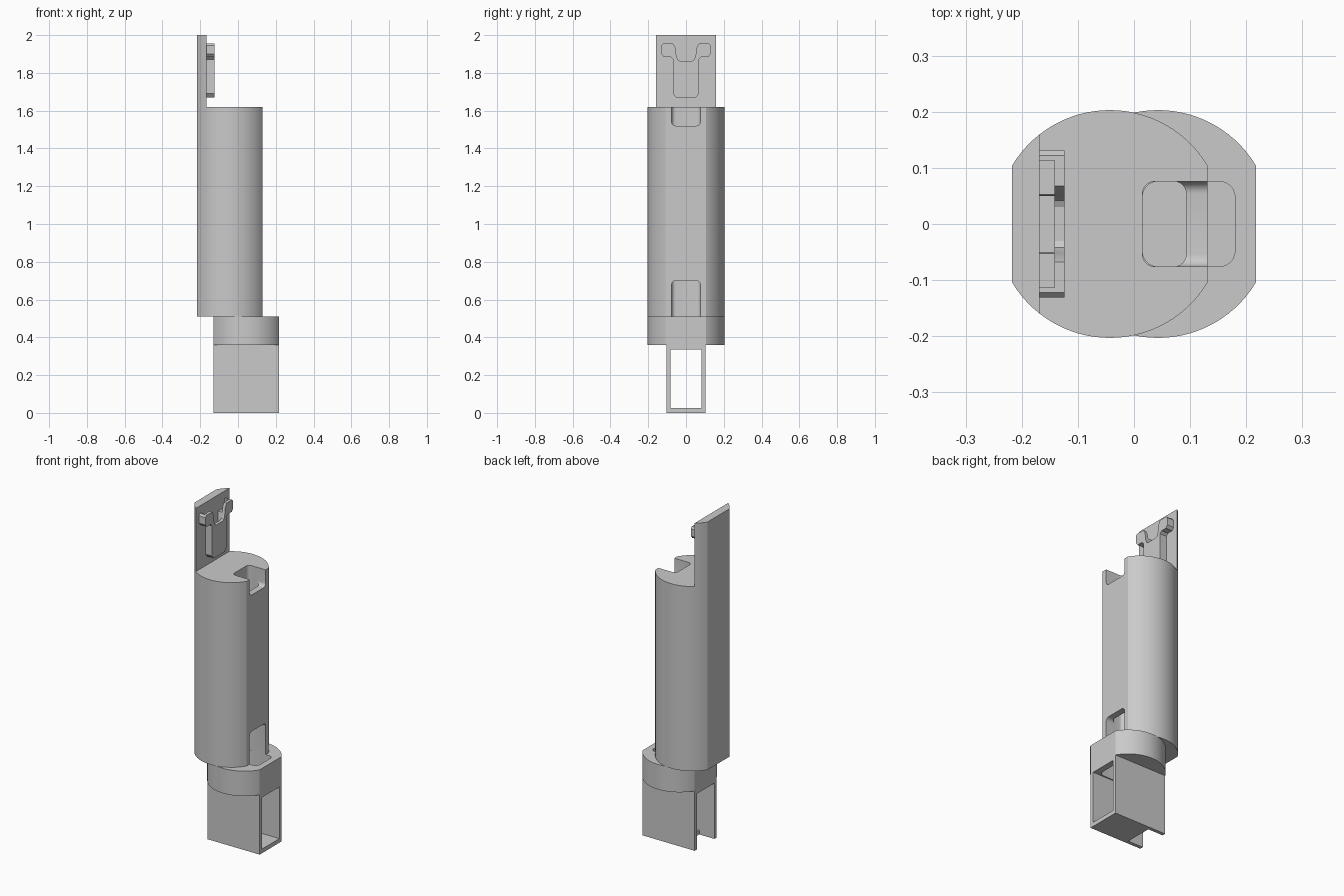
import bpy, bmesh, math

cube = bpy.data.objects.get("Cube")
if cube:
    bpy.data.objects.remove(cube, do_unlink=True)

grey = bpy.data.materials.new("plain grey")
grey.use_nodes = True
colour = (0.59, 0.59, 0.59, 1)
grey.diffuse_color = colour
grey.node_tree.nodes["Principled BSDF"].inputs["Base Color"].default_value = colour

RADIUS, OFFSET, FLAT = 0.203, 0.043, 0.174


def prism(name, pts, axis, low, high):
    """Extrude a 2D outline along z (outline is x, y) or x (outline is y, z)."""
    bm = bmesh.new()
    place = (lambda p, w: (p[0], p[1], w)) if axis == "z" else (lambda p, w: (w, p[0], p[1]))
    rings = [[bm.verts.new(place(p, w)) for p in pts] for w in (low, high)]
    for ring in rings:
        bm.faces.new(ring)
    for i in range(len(pts)):
        j = (i + 1) % len(pts)
        bm.faces.new((rings[0][i], rings[0][j], rings[1][j], rings[1][i]))
    bmesh.ops.recalc_face_normals(bm, faces=bm.faces)
    mesh = bpy.data.meshes.new(name)
    bm.to_mesh(mesh)
    bm.free()
    mesh.materials.append(grey)
    obj = bpy.data.objects.new(name, mesh)
    bpy.context.collection.objects.link(obj)
    return obj


def rect(u0, u1, v0, v1, r=0.0, steps=6):
    """Rectangle outline, optionally with rounded corners."""
    if not r:
        return [(u0, v0), (u1, v0), (u1, v1), (u0, v1)]
    corners = [(u1 - r, v1 - r), (u0 + r, v1 - r), (u0 + r, v0 + r), (u1 - r, v0 + r)]
    return [(cu + r * math.cos((k + i / steps) * math.pi / 2),
             cv + r * math.sin((k + i / steps) * math.pi / 2))
            for k, (cu, cv) in enumerate(corners) for i in range(steps + 1)]


def flatted_disc(cx, steps=28):
    """Circle outline cut by two flats facing +x and -x."""
    start = math.acos(FLAT / RADIUS)
    arc = [start + (math.pi - 2 * start) * i / steps for i in range(steps + 1)]
    back = [(cx + RADIUS * math.cos(a), RADIUS * math.sin(a)) for a in arc]
    return back + [(x, -y) for x, y in reversed(back)]


def mirrored(half):
    """Complete an outline from its +y half."""
    return half + [(-y, z) for y, z in reversed(half)]


def combine(target, other, operation):
    mod = target.modifiers.new("join or cut", "BOOLEAN")
    mod.operation = operation
    mod.solver = "EXACT"
    mod.object = other
    bpy.context.view_layer.objects.active = target
    bpy.ops.object.modifier_apply(modifier=mod.name)
    bpy.data.objects.remove(other, do_unlink=True)


def cut(target, *args):
    combine(target, prism("cutter", *args), "DIFFERENCE")


# Main body with the tall back plate rising from its flat side
body = prism("main_body", flatted_disc(-OFFSET), "z", 0.51, 2.0)
cut(body, rect(-0.168, 0.5, -0.5, 0.5), "z", 1.62, 2.2)
# Vertical shaft and the two side notches opening into it
cut(body, rect(0.015, 0.093, -0.076, 0.076, 0.022), "z", 0.3, 1.8)
cut(body, rect(-0.076, 0.076, 1.52, 1.8, 0.022), "x", 0.06, 0.4)
cut(body, rect(-0.076, 0.076, 0.3, 0.70, 0.022), "x", 0.06, 0.4)

# Offset collar joined to the hollow box below it
base = prism("collar_and_box", flatted_disc(OFFSET), "z", 0.36, 0.51)
combine(base, prism("box", rect(OFFSET - FLAT, OFFSET + FLAT, -0.104, 0.104),
                    "z", 0, 0.40), "UNION")
cut(base, rect(-0.083, 0.083, 0.025, 0.335), "x", -0.5, 0.5)
# Open end of the floor and the pocket through the collar
cut(base, rect(-0.5, -0.03, -0.083, 0.083), "z", -0.1, 0.1)
cut(base, rect(0.015, 0.18, -0.076, 0.076, 0.028), "z", 0.3, 0.6)

# Forked holder on the plate, with a T-shaped slot open at the top behind its face
holder = prism("slotted_holder", mirrored([
    (0.03, 1.862), (0.042, 1.868), (0.051, 1.89), (0.055, 1.93), (0.068, 1.955),
    (0.122, 1.955), (0.131, 1.945), (0.131, 1.90), (0.118, 1.885), (0.082, 1.885),
    (0.069, 1.872), (0.069, 1.69), (0.052, 1.67)]), "x", -0.168, -0.124)
cut(holder, mirrored([(0.113, 2.1), (0.113, 1.902), (0.05, 1.902), (0.05, 1.687)]),
    "x", -0.2, -0.142)

# Smooth curved walls, keep hard edges
for obj in (body, base, holder):
    bpy.ops.object.select_all(action="DESELECT")
    obj.select_set(True)
    bpy.context.view_layer.objects.active = obj
    bpy.ops.object.shade_smooth_by_angle(angle=math.radians(25))
